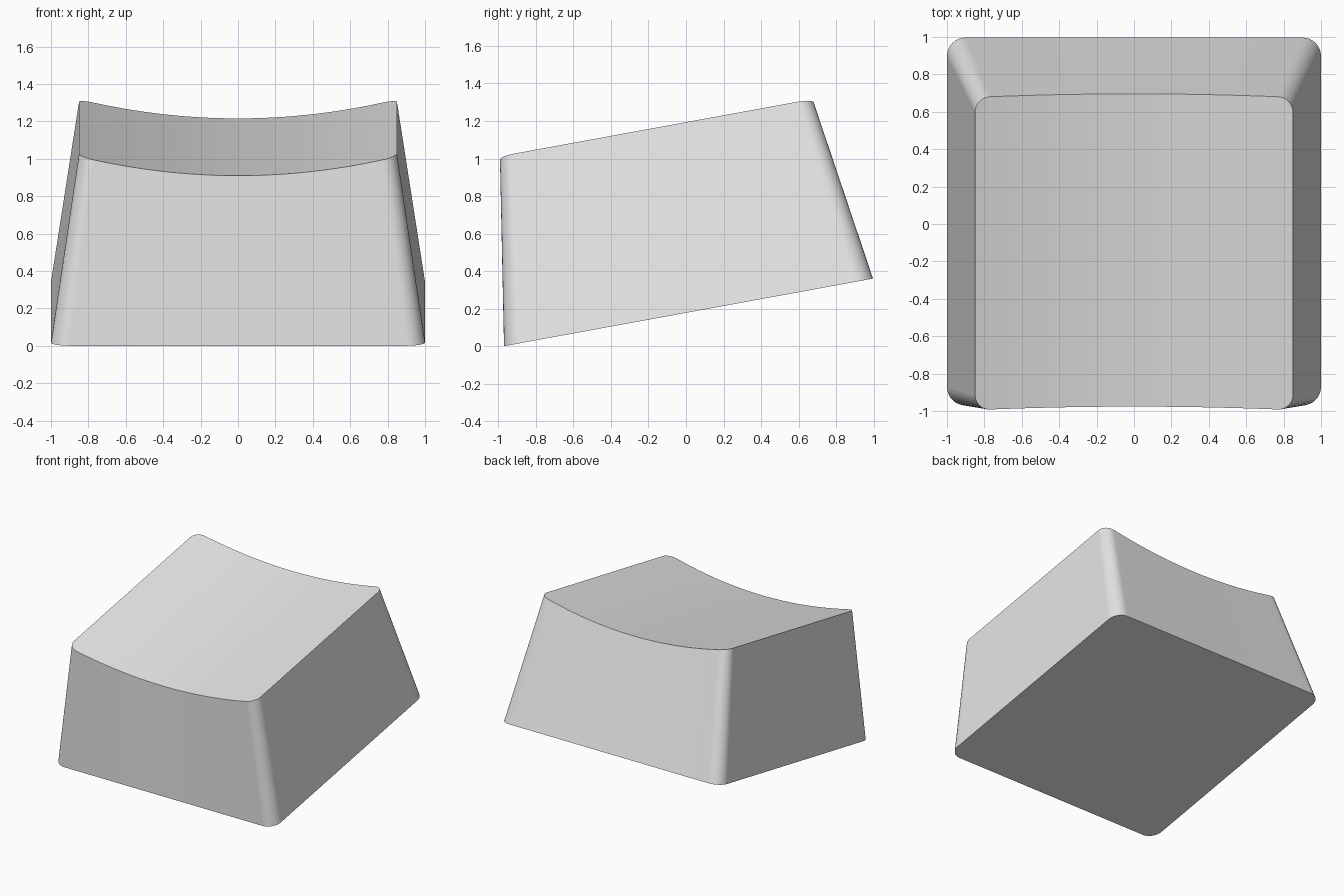
import bpy, bmesh, math
from mathutils import Vector

cube = bpy.data.objects.get("Cube")
if cube:
    bpy.data.objects.remove(cube, do_unlink=True)

SLOPE = 0.183      # tilt of both the base and the top plane
CORNER_STEPS = 8
EDGE_STEPS = 24
DISH_DEPTH = 0.104
NORMAL = Vector((0, -SLOPE, 1)).normalized()


def half_outline(half_x, edge_y, radius, side):
    """Points from left to right along the front (side=-1) or back (side=1)."""
    inner = half_x - radius
    corner = [(inner + radius * math.cos(a), edge_y - side * radius * (1 - math.sin(a)))
              for a in (math.pi / 2 * i / CORNER_STEPS for i in range(CORNER_STEPS + 1))]
    straight = [(inner * (1 - 2 * i / EDGE_STEPS), edge_y) for i in range(1, EDGE_STEPS)]
    return corner + straight + [(-x, y) for x, y in reversed(corner)]


def ring(bm, half_x, front, back, radius, height, dish):
    """Matching front and back rows of vertices on the tilted plane."""
    rows = []
    for edge_y, side in ((front, -1), (back, 1)):
        row = []
        for x, y in half_outline(half_x, edge_y, radius, side):
            point = Vector((x, y, height + SLOPE * y))
            point -= NORMAL * dish * (1 - (x / half_x) ** 2)
            row.append(bm.verts.new(point))
        rows.append(row)
    return rows


bm = bmesh.new()
base_front, base_back = ring(bm, 1.0, -0.97, 0.997, 0.10, 0.97 * SLOPE, 0)
top_front, top_back = ring(bm, 0.85, -0.995, 0.677, 0.08, 1.02 + 0.95 * SLOPE, DISH_DEPTH)

# Tapered walls, joined all the way round
base = base_front + base_back[::-1]
top = top_front + top_back[::-1]
for i in range(len(base)):
    j = (i + 1) % len(base)
    bm.faces.new((base[i], base[j], top[j], top[i]))

# Dished top made of strips running front to back
for i in range(len(top_front) - 1):
    bm.faces.new((top_front[i], top_front[i + 1], top_back[i + 1], top_back[i]))

# Flat closed underside
bm.faces.new(base)
bmesh.ops.recalc_face_normals(bm, faces=bm.faces)

mesh = bpy.data.meshes.new("keycap_body")
bm.to_mesh(mesh)
bm.free()
body = bpy.data.objects.new("keycap_body", mesh)
bpy.context.collection.objects.link(body)

# Single grey plastic
grey = bpy.data.materials.new("light_grey_plastic")
grey.use_nodes = True
colour = (0.8, 0.8, 0.8, 1)
grey.diffuse_color = colour
grey.node_tree.nodes["Principled BSDF"].inputs["Base Color"].default_value = colour
mesh.materials.append(grey)

# Smooth rounded corners, crisp rims
bpy.ops.object.select_all(action="DESELECT")
body.select_set(True)
bpy.context.view_layer.objects.active = body
bpy.ops.object.shade_smooth_by_angle(angle=math.radians(30))
weighted = body.modifiers.new("flat_walls", "WEIGHTED_NORMAL")
weighted.keep_sharp = True
